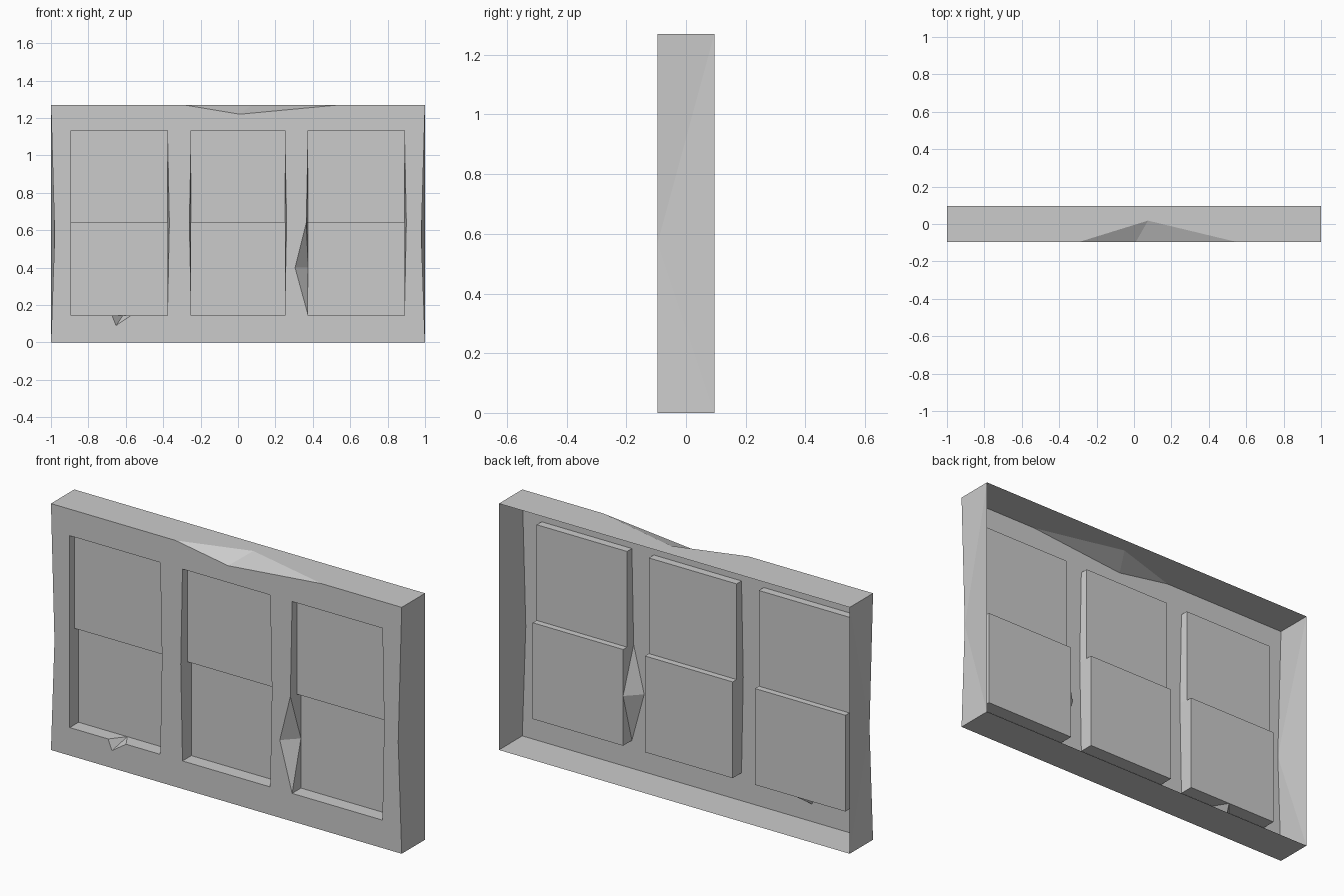
import bpy, bmesh

if "Cube" in bpy.data.objects:
    bpy.data.objects.remove(bpy.data.objects["Cube"])

F, K = -0.095, 0.095          # front and back depth
S, D = F + 0.04, F + 0.072    # upper and lower pane depth
H = 1.27                      # overall height
T, M, B = 1.133, 0.64, 0.144  # window top, middle, bottom


def make(name, polys, outlines=()):
    """Mesh from polygons, plus one flat front sheet filled between outlines."""
    bm = bmesh.new()
    for p in polys:
        bm.faces.new([bm.verts.new(v) for v in p])
    edges = []
    for loop in outlines:
        vs = [bm.verts.new(v) for v in loop]
        edges += [bm.edges.new((vs[i - 1], vs[i])) for i in range(len(vs))]
    if edges:
        bmesh.ops.triangle_fill(bm, use_beauty=True, edges=edges, normal=(0, -1, 0))
    bmesh.ops.remove_doubles(bm, verts=bm.verts, dist=1e-4)
    bmesh.ops.recalc_face_normals(bm, faces=bm.faces)
    bm.normal_update()
    if sum(f.normal.y * f.calc_area() for f in bm.faces) > 0:
        bmesh.ops.reverse_faces(bm, faces=bm.faces)
    me = bpy.data.meshes.new(name)
    bm.to_mesh(me)
    bm.free()
    bpy.context.collection.objects.link(bpy.data.objects.new(name, me))


def jamb(x, bow, chip):
    """Stepped side wall of a window; returns polygons and its front edge, top down."""
    top, mid, bot = (x, F, T), (x + bow, F, M), (x, F, B)
    step, deep, low = (x, S, M), (x, D, M), (x, D, B)
    polys = [[top, mid, step, (x, S, T)]]
    if not chip:
        return polys + [[mid, bot, low, deep, step]], [top, mid, bot]
    p, q = (chip[0], F, chip[1]), (x, D, chip[1])
    polys += [[mid, p, q], [p, bot, q], [mid, q, deep, step], [bot, low, q]]
    return polys, [top, mid, p, bot]


def window(name, x0, x1, bow0, bow1, side_chip=None, sill_chip=False):
    left, edge0 = jamb(x0, bow0, side_chip)
    right, edge1 = jamb(x1, bow1, None)
    polys = left + right
    # head, upper pane, ledge, lower pane
    profile = [(F, T), (S, T), (S, M), (D, M), (D, B)]
    for (ya, za), (yb, zb) in zip(profile, profile[1:]):
        polys.append([(x0, ya, za), (x1, ya, za), (x1, yb, zb), (x0, yb, zb)])
    # sill, optionally with a broken notch
    sill = []
    if sill_chip:
        a, p, b = (-0.674, F, B), (-0.652, F, 0.09), (-0.572, F, B)
        q = (-0.615, D, B)
        sill = [a, p, b]
        polys += [[a, p, q], [p, b, q],
                  [(x0, F, B), a, q, (x0, D, B)], [b, (x1, F, B), (x1, D, B), q]]
    else:
        polys.append([(x0, F, B), (x1, F, B), (x1, D, B), (x0, D, B)])
    make(name, polys)
    return edge0 + sill + edge1[::-1]


# Three recessed windows
holes = [
    window("left_window", -0.893, -0.377, 0, 0.01, sill_chip=True),
    window("middle_window", -0.25, 0.25, -0.01, 0.01),
    window("right_window", 0.375, 0.89, -0.01, 0.01, side_chip=(0.305, 0.40)),
]

# Frame: front sheet, top with broken notch, bottom, pinched sides, open back
a, p, b, q = (-0.29, F, H), (0.01, F, 1.22), (0.545, F, H), (0.075, 0.018, H)
frame = [[a, p, q], [p, b, q],
         [(-1, F, H), a, q, (-1, K, H)], [b, (1, F, H), (1, K, H), q],
         [q, (1, K, H), (-1, K, H)],
         [(-1, F, 0), (1, F, 0), (1, K, 0), (-1, K, 0)]]
for s in (-1, 1):
    ft, fm, fb = (s, F, H), (s * 0.98, F, 0.57), (s, F, 0)
    kt, kb = (s, K, H), (s, K, 0)
    frame += [[ft, fm, kt], [fm, kb, kt], [fm, fb, kb]]
outer = [(-1, F, 0), (1, F, 0), (0.98, F, 0.57), (1, F, H), b, p, a,
         (-1, F, H), (-0.98, F, 0.57)]
make("wall_frame", frame, [outer] + holes)
